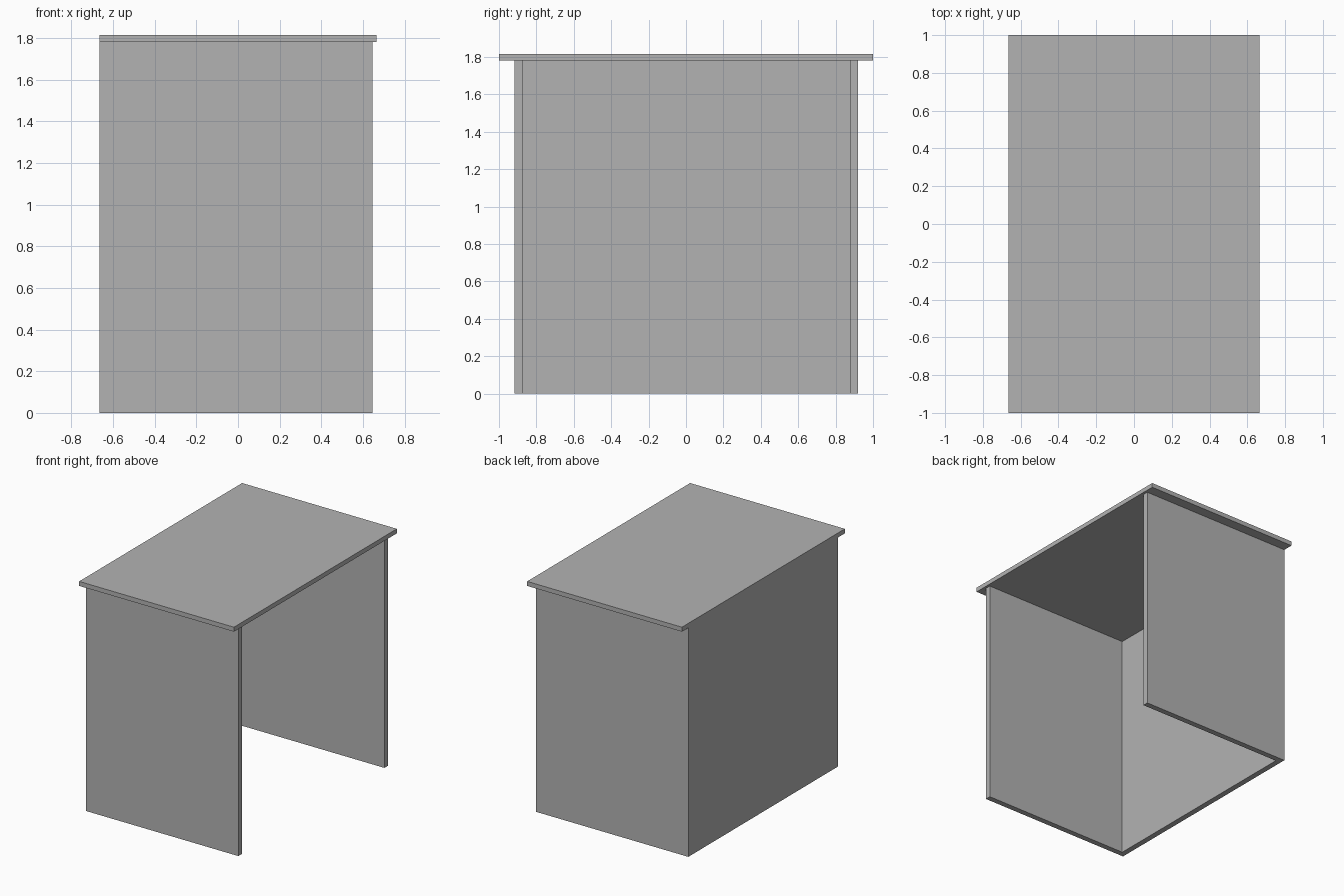
import bpy
from mathutils import Vector

# Remove the default cube
old = bpy.data.objects.get("Cube")
if old:
    bpy.data.objects.remove(old, do_unlink=True)

# Single flat grey finish
grey = bpy.data.materials.new("plain_grey")
grey.use_nodes = True
colour = (0.45, 0.45, 0.45, 1)
grey.diffuse_color = colour
grey.node_tree.nodes["Principled BSDF"].inputs["Base Color"].default_value = colour


def board(name, low, high):
    """Add a flat board between two opposite corners."""
    low, high = Vector(low), Vector(high)
    bpy.ops.mesh.primitive_cube_add(size=1, location=(low + high) / 2)
    obj = bpy.context.object
    obj.name = obj.data.name = name
    obj.scale = high - low
    bpy.ops.object.transform_apply(location=False, rotation=False, scale=True)
    obj.data.materials.append(grey)
    return obj


UNDERSIDE = 1.78   # height of the supports
BACK_X = -0.664    # outer face of the closed side
OPEN_X = 0.645     # ends of the supports at the open side

# Overhanging top
board("table_top", (-0.665, -1, UNDERSIDE), (0.665, 1, 1.815))

# Upright supports at the two ends
board("front_support", (BACK_X + 0.044, -0.917, 0), (OPEN_X, -0.873, UNDERSIDE))
board("rear_support", (BACK_X, 0.876, 0), (OPEN_X, 0.92, UNDERSIDE))

# Panel closing the long side, covering the end of the front support
board("closing_panel", (BACK_X, -0.917, 0), (BACK_X + 0.044, 0.876, UNDERSIDE))
